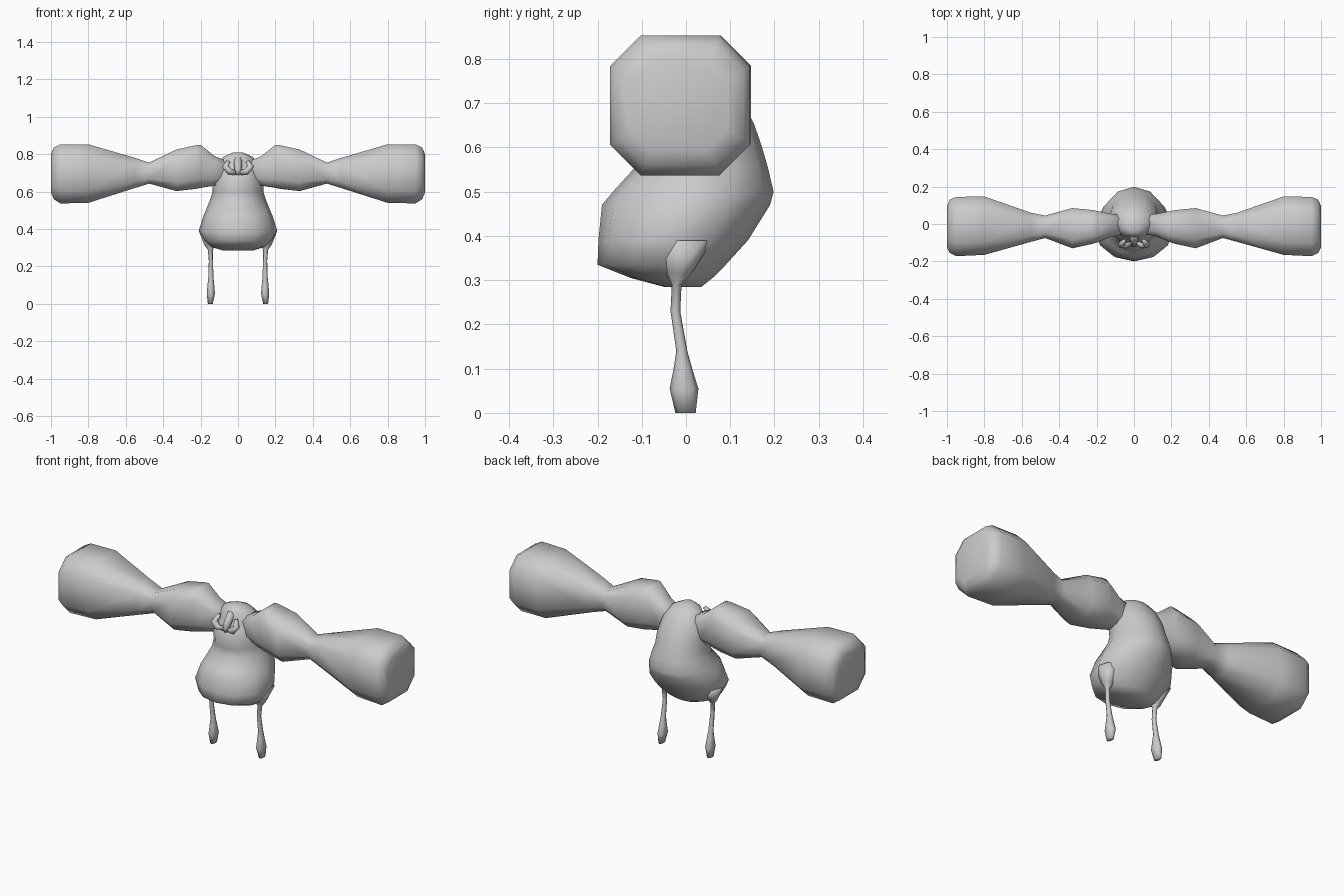
import bpy, bmesh, math
from mathutils import Vector

grey = bpy.data.materials.new("plain grey")
grey.diffuse_color = (0.6, 0.6, 0.6, 1)


def loft(name, rings):
    """Skin a list of equal-length point rings and close both ends."""
    bm = bmesh.new()
    rows = [[bm.verts.new(p) for p in ring] for ring in rings]
    n = len(rows[0])
    for a, b in zip(rows, rows[1:]):
        for i in range(n):
            j = (i + 1) % n
            bm.faces.new((a[i], a[j], b[j], b[i]))
    bm.faces.new(rows[0][::-1])
    bm.faces.new(rows[-1])
    bmesh.ops.recalc_face_normals(bm, faces=bm.faces)
    for f in bm.faces:
        f.smooth = True
    mesh = bpy.data.meshes.new(name)
    bm.to_mesh(mesh)
    bm.free()
    mesh.materials.append(grey)
    obj = bpy.data.objects.new(name, mesh)
    bpy.context.collection.objects.link(obj)
    return obj


def octagon(k):
    return [(1, -k), (1, k), (k, 1), (-k, 1), (-1, k), (-1, -k), (-k, -1), (k, -1)]


def oval(n):
    return [(math.cos(2 * math.pi * i / n), math.sin(2 * math.pi * i / n)) for i in range(n)]


def level_rings(sections, shape, x=0):
    """Horizontal rings from (z, half width, front y, back y, x offset)."""
    return [[Vector((x + dx + u * w, (f + b) / 2 + v * (b - f) / 2, z)) for u, v in shape]
            for z, w, f, b, dx in sections]


# Body: pear-shaped belly leaning into the hump, chest and head
body = [
    (0.285, 0.08, -0.05, 0.035, 0), (0.305, 0.145, -0.125, 0.06, 0),
    (0.335, 0.175, -0.20, 0.09, 0), (0.39, 0.21, -0.198, 0.14, 0),
    (0.47, 0.185, -0.19, 0.19, 0), (0.50, 0.172, -0.165, 0.198, 0),
    (0.555, 0.15, -0.115, 0.185, 0), (0.60, 0.135, -0.115, 0.172, 0),
    (0.65, 0.135, -0.12, 0.155, 0), (0.69, 0.125, -0.10, 0.135, 0),
    (0.74, 0.11, -0.075, 0.105, 0), (0.785, 0.08, -0.07, 0.065, 0),
    (0.808, 0.03, -0.045, 0.02, 0)]
loft("body", level_rings(body, oval(12)))

# Arms: (x, low z, high z, front y, back y), from shoulder to big blunt hand
arm = [
    (0.05, 0.66, 0.76, -0.05, 0.05), (0.125, 0.632, 0.79, -0.07, 0.055),
    (0.20, 0.62, 0.85, -0.10, 0.07), (0.225, 0.615, 0.848, -0.107, 0.075),
    (0.33, 0.603, 0.825, -0.13, 0.085), (0.475, 0.643, 0.755, -0.075, 0.045),
    (0.55, 0.62, 0.78, -0.095, 0.06), (0.80, 0.54, 0.853, -0.165, 0.147),
    (0.95, 0.537, 0.853, -0.172, 0.145), (0.985, 0.56, 0.835, -0.155, 0.13),
    (1.0, 0.595, 0.80, -0.125, 0.095)]

# Legs: (z, half width, front y, back y, x offset), foot to hip
leg = [
    (0.0, 0.013, -0.024, 0.022, 0.003), (0.055, 0.022, -0.037, 0.028, 0.0),
    (0.10, 0.018, -0.028, 0.014, 0.0), (0.14, 0.014, -0.022, 0.003, 0.0),
    (0.23, 0.011, -0.035, -0.013, 0.0), (0.29, 0.013, -0.032, -0.010, 0.003),
    (0.315, 0.03, -0.045, 0.012, 0.005), (0.39, 0.045, -0.075, 0.06, 0.02)]

for s, side in ((-1, "left"), (1, "right")):
    loft(side + "_arm", [[Vector((s * x, (f + b) / 2 + u * (b - f) / 2, (lo + hi) / 2 + v * (hi - lo) / 2))
                          for u, v in octagon(0.56)] for x, lo, hi, f, b in arm])
    loft(side + "_leg", level_rings([(z, w, f, b, s * dx) for z, w, f, b, dx in leg],
                                    oval(8), s * 0.145))
    # Curved cheek tuft beside the beak: (x, y, z, radius)
    tuft = [(0.012, -0.10, 0.70, 0.012), (0.045, -0.115, 0.708, 0.018),
            (0.068, -0.11, 0.735, 0.018), (0.05, -0.09, 0.765, 0.010)]
    rings = []
    for i, (x, y, z, r) in enumerate(tuft):
        a, b = tuft[max(i - 1, 0)], tuft[min(i + 1, 3)]
        t = Vector((b[0] - a[0], 0, b[2] - a[2])).normalized()
        across = Vector((t.z, 0, -t.x))
        ring = [Vector((x, y, z)) + across * (u * r) + Vector((0, v * r, 0)) for u, v in oval(6)]
        rings.append([Vector((s * p.x, p.y, p.z)) for p in ring])
    loft(side + "_cheek", rings)

# Beak: small wedge down the middle of the face
beak = [(0.688, 0.008, -0.115, -0.08, 0), (0.71, 0.018, -0.125, -0.07, 0),
        (0.745, 0.022, -0.11, -0.05, 0), (0.785, 0.02, -0.078, -0.03, 0)]
loft("beak", level_rings(beak, oval(6)))
